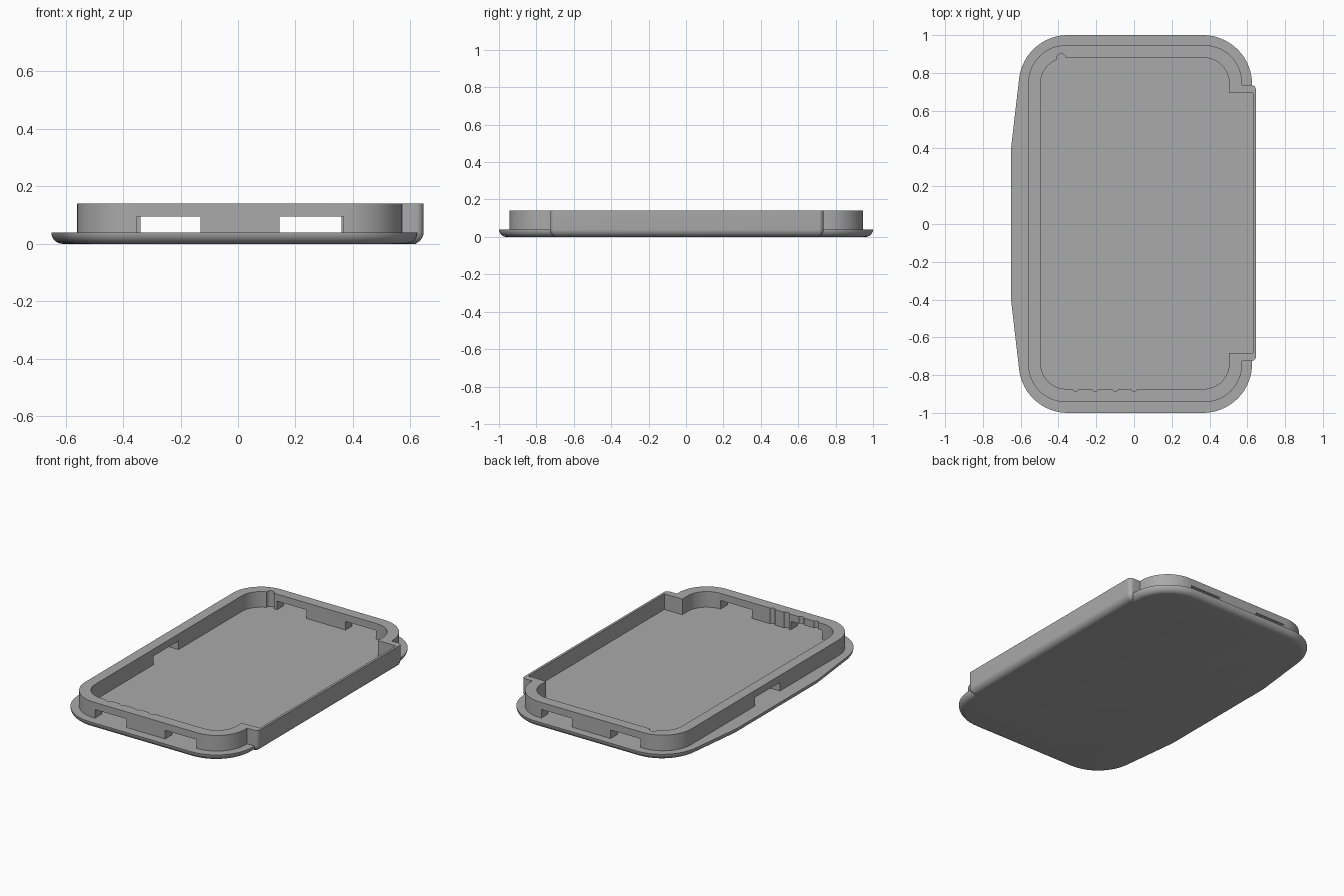
import bpy, bmesh
from math import sin, cos, pi, radians
from mathutils import Vector

cube = bpy.data.objects.get("Cube")
if cube:
    bpy.data.objects.remove(cube, do_unlink=True)

FLOOR, TOP = 0.04, 0.14

grey = bpy.data.materials.new("matte_grey")
grey.use_nodes = True
grey.diffuse_color = (0.4, 0.4, 0.4, 1)
grey.node_tree.nodes["Principled BSDF"].inputs["Base Color"].default_value = grey.diffuse_color


def arc(cx, cy, r, start, end, n=16):
    angles = [radians(start + (end - start) * i / n) for i in range(n + 1)]
    return [Vector((cx + r * cos(a), cy + r * sin(a))) for a in angles]


def rounded_rect(x0, x1, y0, y1, r):
    return (arc(x1 - r, y1 - r, r, 0, 90) + arc(x0 + r, y1 - r, r, 90, 180)
            + arc(x0 + r, y0 + r, r, 180, 270) + arc(x1 - r, y0 + r, r, 270, 360))


def inset(points, d):
    """Move a counter-clockwise outline inwards by d."""
    result = []
    for i, p in enumerate(points):
        a = (p - points[i - 1]).normalized()
        b = (points[(i + 1) % len(points)] - p).normalized()
        normal = Vector((-a.y - b.y, a.x + b.x)).normalized()
        result.append(p + normal * d / max(normal.dot(Vector((-a.y, a.x))), 0.3))
    return result


def solid(name, points, z0, z1, edge=0.0):
    """Extrude an outline, with an optional rounded bottom edge."""
    levels = [(0, z0), (0, z1)]
    if edge:
        steps = [i / 8 * pi / 2 for i in range(9)]
        levels = [(edge * (1 - sin(t)), z0 + edge * (1 - cos(t))) for t in steps]
        if z1 > z0 + edge + 0.001:
            levels.append((0, z1))
    bm = bmesh.new()
    rings = [[bm.verts.new((p.x, p.y, z)) for p in inset(points, d)] for d, z in levels]
    for low, high in zip(rings, rings[1:]):
        for i in range(len(low)):
            bm.faces.new((low[i - 1], low[i], high[i], high[i - 1]))
    bm.faces.new(rings[0][::-1])
    bm.faces.new(rings[-1])
    bmesh.ops.recalc_face_normals(bm, faces=bm.faces)
    mesh = bpy.data.meshes.new(name)
    bm.to_mesh(mesh)
    bm.free()
    mesh.materials.append(grey)
    obj = bpy.data.objects.new(name, mesh)
    bpy.context.collection.objects.link(obj)
    return obj


def box(name, x0, x1, y0, y1, z0, z1):
    corners = [Vector(c) for c in ((x0, y0), (x1, y0), (x1, y1), (x0, y1))]
    return solid(name, corners, z0, z1)


def combine(target, other, operation):
    mod = target.modifiers.new(operation, 'BOOLEAN')
    mod.object, mod.operation, mod.solver = other, operation, 'EXACT'
    bpy.ops.object.select_all(action='DESELECT')
    bpy.context.view_layer.objects.active = target
    target.select_set(True)
    bpy.ops.object.modifier_apply(modifier=mod.name)
    bpy.data.objects.remove(other, do_unlink=True)


# Base plate with a bowed left edge and a rounded underside
upper = arc(0.365, 0.74, 0.26, 0, 90) + arc(-0.35, 0.74, 0.26, 90, 173) + [Vector((-0.65, 0.41))]
lower = [Vector((p.x, -p.y)) for p in reversed(upper)]
tray = solid("tray", upper + lower, 0, FLOOR, 0.04)

# Raised rim and the thin side panel that runs down to the underside
combine(tray, solid("rim", rounded_rect(-0.56, 0.572, -0.943, 0.947, 0.2), 0.02, TOP), 'UNION')
combine(tray, solid("side_panel", rounded_rect(0.2, 0.646, -0.725, 0.735, 0.025),
                    0, TOP, 0.04), 'UNION')

# Inner cavity and the pocket behind the side panel
combine(tray, solid("cavity", rounded_rect(-0.494, 0.504, -0.873, 0.88, 0.135),
                    FLOOR, 0.2), 'DIFFERENCE')
combine(tray, box("pocket", 0.2, 0.631, -0.682, 0.694, FLOOR, 0.2), 'DIFFERENCE')

# Clip slots through the front, back and left walls
slots = [(-0.352, -0.13, -0.97, -0.85), (0.145, 0.367, -0.97, -0.85),
         (-0.34, -0.13, 0.85, 0.97), (0.145, 0.36, 0.85, 0.97),
         (-0.6, -0.45, -0.15, 0.105)]
for x0, x1, y0, y1 in slots:
    combine(tray, box("slot", x0, x1, y0, y1, FLOOR, 0.095), 'DIFFERENCE')

# Round relief in the back wall and four shallow grooves in the front wall
grooves = [(-0.385, 0.876, 0.025)] + [(x, -0.867, 0.018) for x in (-0.31, -0.205, -0.1, 0.0)]
for x, y, r in grooves:
    combine(tray, solid("groove", arc(x, y, r, 0, 345, 23), FLOOR, 0.2), 'DIFFERENCE')

bpy.ops.object.shade_smooth_by_angle(angle=radians(30))
